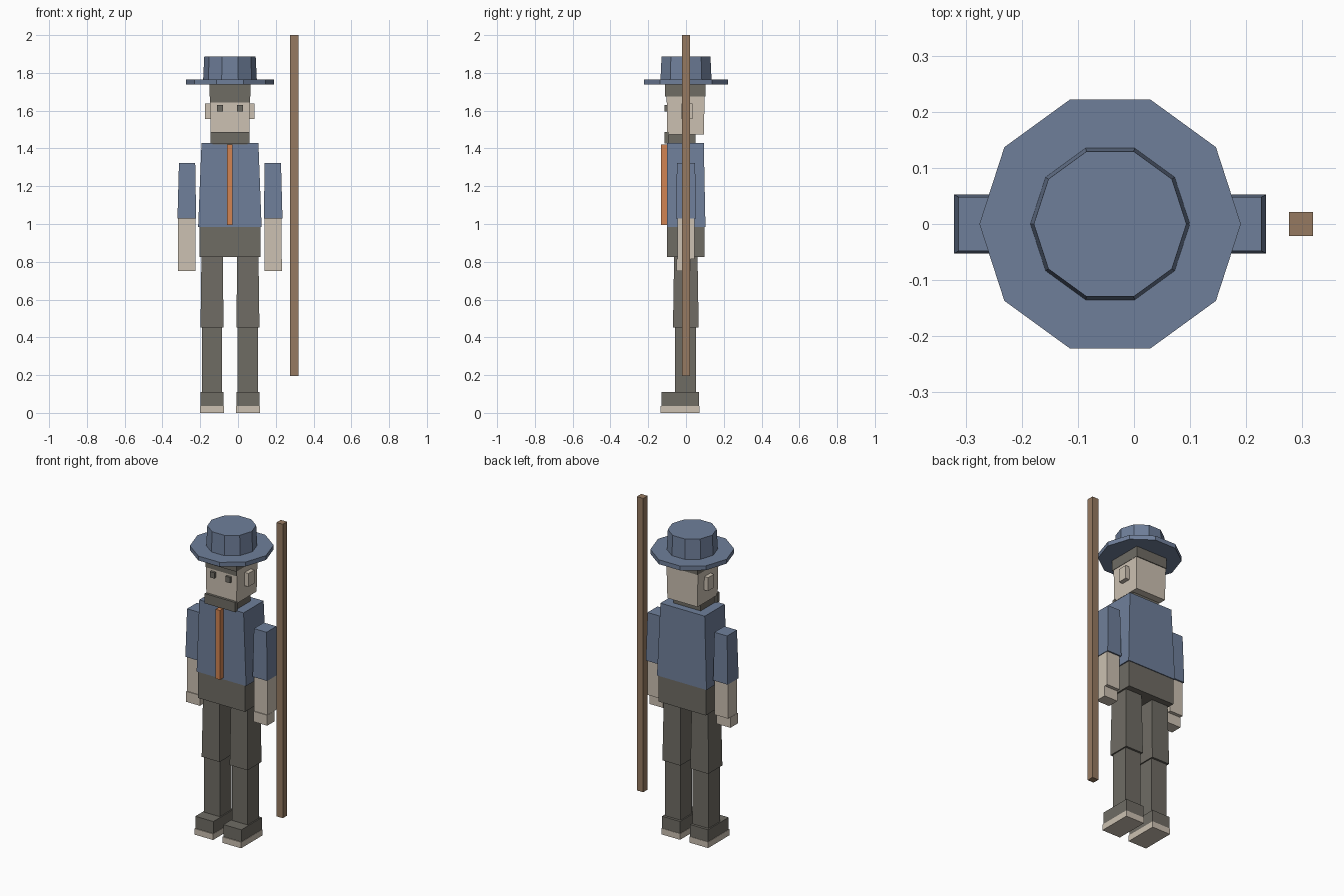
import bpy, bmesh, math

if "Cube" in bpy.data.objects:
    bpy.data.objects.remove(bpy.data.objects["Cube"])

CX = -0.0425  # the figure's own middle; the staff stands off to its side


def material(name, rgb):
    m = bpy.data.materials.new(name)
    lin = [((c / 255 + 0.055) / 1.055) ** 2.4 for c in rgb]
    m.diffuse_color = (*lin, 1)
    m.use_nodes = True
    m.node_tree.nodes["Principled BSDF"].inputs["Base Color"].default_value = m.diffuse_color
    return m


BLUE = material("slate_blue", (111, 127, 154))
DARK = material("dark_grey_brown", (111, 108, 100))
SKIN = material("pale_beige", (204, 193, 178))
ORANGE = material("orange", (210, 132, 82))
WOOD = material("wood_brown", (150, 122, 97))


def finish(name, bm, mat):
    bmesh.ops.recalc_face_normals(bm, faces=bm.faces)
    me = bpy.data.meshes.new(name)
    bm.to_mesh(me)
    bm.free()
    me.materials.append(mat)
    ob = bpy.data.objects.new(name, me)
    bpy.context.collection.objects.link(ob)
    return ob


def block(name, mat, x, y, z, top_x=None, top_y=None):
    """Box from (min, max) ranges; the top may have its own ranges for a taper."""
    bm = bmesh.new()
    bmesh.ops.create_cube(bm, size=1)
    for v in bm.verts:
        up = v.co.z > 0
        rx = top_x if up and top_x else x
        ry = top_y if up and top_y else y
        v.co = (rx[v.co.x > 0], ry[v.co.y > 0], z[up])
    return finish(name, bm, mat)


def pair(name, mat, x, y, z, top_x=None, top_y=None):
    """Left and right blocks; x ranges are distances from the figure's middle."""
    for side, s in (("left", 1), ("right", -1)):
        def place(r):
            return tuple(sorted(CX + s * d for d in r)) if r else None
        block(f"{side}_{name}", mat, place(x), y, z, place(top_x), top_y)


def disc(name, mat, r_low, r_high, z):
    bm = bmesh.new()
    bmesh.ops.create_cone(bm, cap_ends=True, segments=10, radius1=r_low,
                          radius2=r_high, depth=z[1] - z[0])
    # put a corner on the +x axis
    corner = bm.verts[:][0].co
    turn = math.atan2(corner.y, corner.x)
    for v in bm.verts:
        a = math.atan2(v.co.y, v.co.x) - turn
        r = math.hypot(v.co.x, v.co.y)
        v.co = (CX + r * math.cos(a), r * math.sin(a), v.co.z + sum(z) / 2)
    return finish(name, bm, mat)


# Hat
disc("hat_brim", BLUE, 0.233, 0.233, (1.739, 1.766))
disc("hat_crown", BLUE, 0.142, 0.136, (1.766, 1.888))

# Head
block("hair", DARK, (-0.151, 0.066), (-0.111, 0.103), (1.675, 1.739))
block("fringe", DARK, (-0.148, 0.063), (-0.104, -0.096), (1.644, 1.676))
block("head", SKIN, (-0.145, 0.06), (-0.1, 0.095), (1.474, 1.675),
      (-0.149, 0.064), (-0.1, 0.098))
block("beard", DARK, (-0.146, 0.061), (-0.115, -0.09), (1.427, 1.487))
block("neck", DARK, (-0.135, 0.05), (-0.1, 0.05), (1.42, 1.474))
pair("ear", SKIN, (0.1, 0.131), (-0.025, 0.034), (1.556, 1.638))
pair("eye", DARK, (0.038, 0.068), (-0.115, -0.095), (1.596, 1.631))

# Body
block("shirt", BLUE, (-0.211, 0.125), (-0.1, 0.103), (0.985, 1.43),
      (-0.193, 0.108), (-0.1, 0.094))
block("front_strip", ORANGE, (-0.059, -0.03), (-0.132, -0.095), (0.994, 1.42))
block("hips", DARK, (-0.203, 0.118), (-0.1, 0.098), (0.825, 0.985))

# Arms
pair("sleeve", BLUE, (0.179, 0.278), (-0.053, 0.053), (1.028, 1.323),
     (0.184, 0.27), (-0.048, 0.048))
pair("forearm", SKIN, (0.183, 0.274), (-0.044, 0.044), (0.815, 1.028))
pair("hand", SKIN, (0.182, 0.275), (-0.049, 0.023), (0.751, 0.815))

# Legs and shoes
pair("thigh", DARK, (0.034, 0.156), (-0.069, 0.067), (0.453, 0.825),
     (0.038, 0.151), (-0.063, 0.061))
pair("shin", DARK, (0.041, 0.148), (-0.057, 0.054), (0.111, 0.453))
pair("shoe", DARK, (0.034, 0.156), (-0.13, 0.07), (0.037, 0.111))
pair("sole", SKIN, (0.032, 0.158), (-0.135, 0.072), (0.0, 0.037))

# Staff
block("staff", WOOD, (0.276, 0.319), (-0.021, 0.021), (0.196, 2.0))
